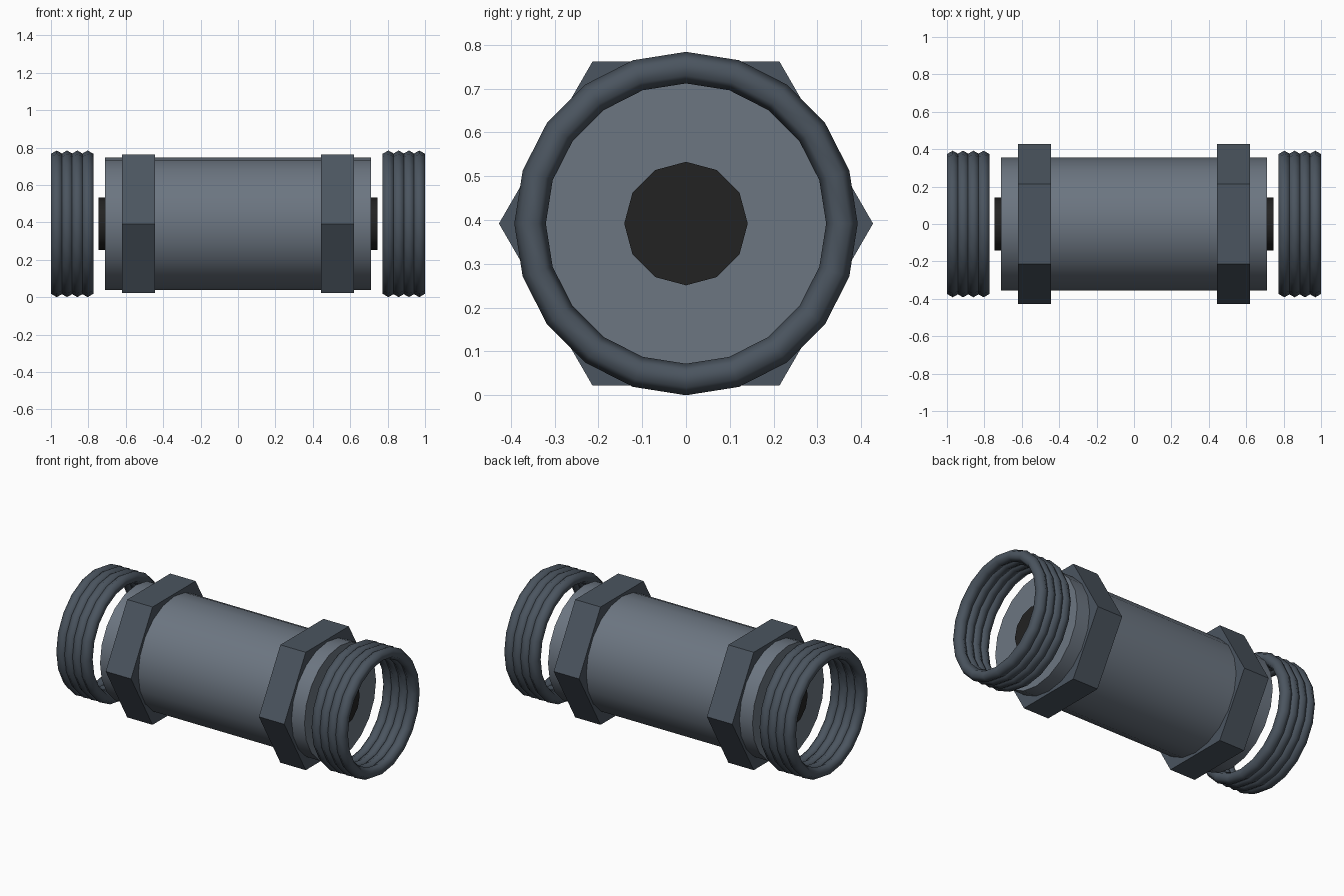
import bpy
from math import radians

if "Cube" in bpy.data.objects:
    bpy.data.objects.remove(bpy.data.objects["Cube"])

AXIS_Z = 0.392                      # height of the common x axis
TURN = (0, radians(90), 0)          # lay primitives along x


def material(name, rgb):
    m = bpy.data.materials.new(name)
    m.diffuse_color = (*rgb, 1)
    m.use_nodes = True
    m.node_tree.nodes["Principled BSDF"].inputs["Base Color"].default_value = m.diffuse_color
    return m


STEEL = material("steel", (0.15, 0.18, 0.22))
DARK_STEEL = material("dark_steel", (0.07, 0.09, 0.115))
BLACK = material("black", (0.016, 0.016, 0.016))


def finish(name, mat, smooth):
    ob = bpy.context.object
    ob.name = name
    ob.data.materials.append(mat)
    if smooth:
        bpy.ops.object.shade_smooth_by_angle(angle=radians(35))
    return ob


def cylinder(name, sides, radius, x0, x1, mat, smooth=True):
    bpy.ops.mesh.primitive_cylinder_add(
        vertices=sides, radius=radius, depth=x1 - x0,
        location=((x0 + x1) / 2, 0, AXIS_Z), rotation=TURN)
    return finish(name, mat, smooth)


def ring(name, x):
    bpy.ops.mesh.primitive_torus_add(
        major_segments=20, minor_segments=6, major_radius=0.356,
        minor_radius=0.036, location=(x, 0, AXIS_Z), rotation=TURN)
    ob = finish(name, DARK_STEEL, False)
    ob.data.shade_smooth()
    return ob


# Main barrel
cylinder("barrel", 20, 0.355, -0.71, 0.71, STEEL)

for side, s in (("left", -1), ("right", 1)):
    # Hex collar with corners pointing front and back
    cylinder(f"hex_collar_{side}", 6, 0.427, s * 0.532 - 0.088,
             s * 0.532 + 0.088, DARK_STEEL, smooth=False)
    # Dark bore disc on the barrel end
    cylinder(f"bore_disc_{side}", 12, 0.141, s * 0.727 - 0.02,
             s * 0.727 + 0.02, BLACK)
    # Four thread rings beyond the end
    for i in range(4):
        ring(f"thread_ring_{side}_{i + 1}", s * (0.969 - 0.055 * i))
